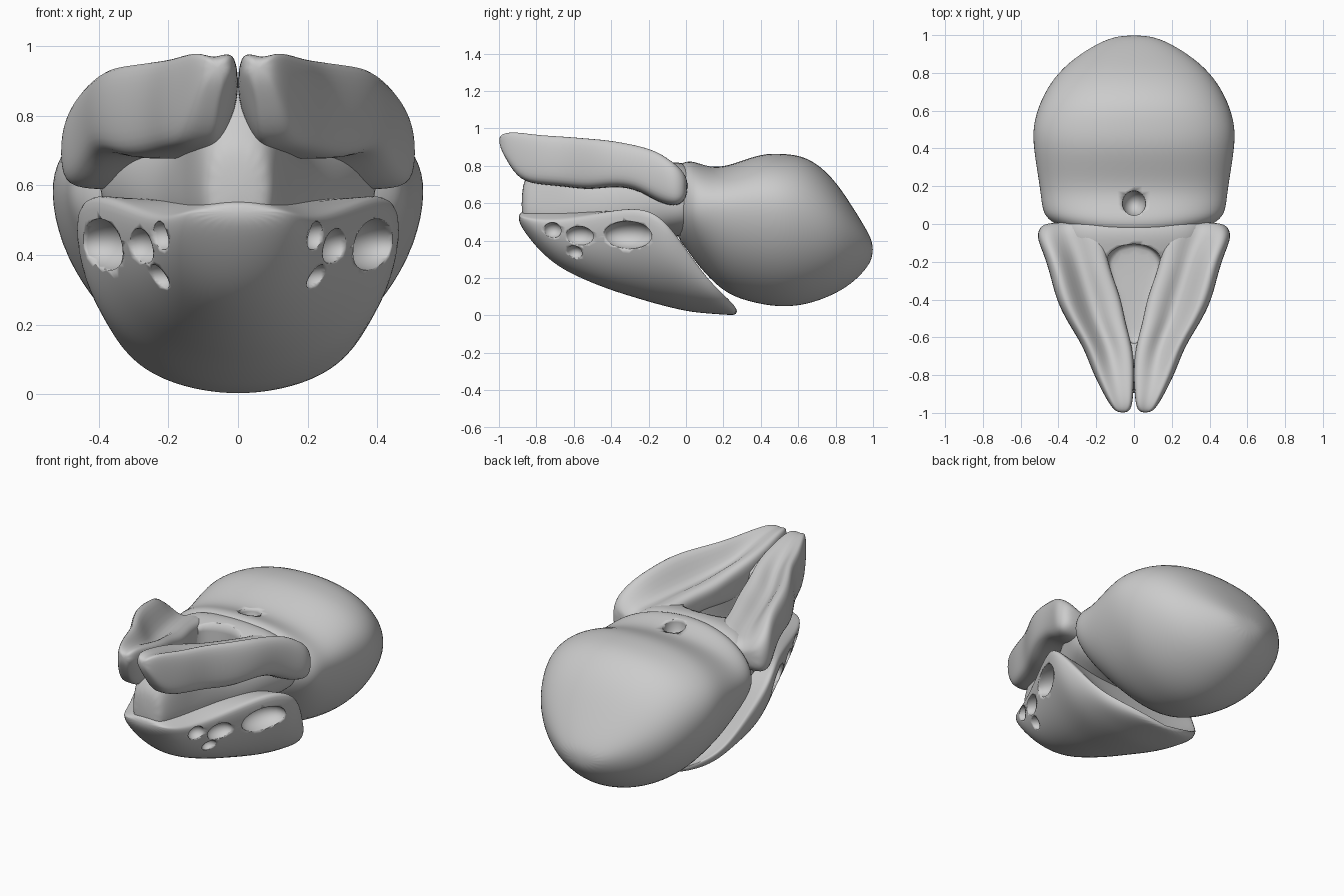
import bpy, bmesh, math


def loft(name, rings, mirror=False, levels=2):
    """Skin closed rings of equal length, cap the ends and smooth."""
    bm = bmesh.new()
    rows = [[bm.verts.new(p) for p in r] for r in rings]
    n = len(rows[0])
    for a, b in zip(rows, rows[1:]):
        for i in range(n):
            j = (i + 1) % n
            bm.faces.new((a[i], a[j], b[j], b[i]))
    bm.faces.new(rows[0])
    bm.faces.new(rows[-1])
    bmesh.ops.recalc_face_normals(bm, faces=bm.faces)
    me = bpy.data.meshes.new(name)
    bm.to_mesh(me)
    bm.free()
    for f in me.polygons:
        f.use_smooth = True
    ob = bpy.data.objects.new(name, me)
    bpy.context.collection.objects.link(ob)
    if mirror:
        ob.modifiers.new("mirror", 'MIRROR').use_mirror_merge = False
    s = ob.modifiers.new("smooth", 'SUBSURF')
    s.levels = s.render_levels = levels
    return ob


def egg_ring(y, w, lo, mid, hi, n=20, e_top=0.9, e_low=1.1):
    ring = []
    for i in range(n):
        a = 2 * math.pi * i / n
        c, s = math.cos(a), math.sin(a)
        e = e_top if s > 0 else e_low
        x = w * math.copysign(abs(c) ** e, c)
        z = mid + (hi - mid if s > 0 else mid - lo) * math.copysign(abs(s) ** e, s)
        ring.append((x, y, z))
    return ring


def ball(name, loc, scale, rot=0.0):
    bpy.ops.mesh.primitive_uv_sphere_add(segments=24, ring_count=16, location=loc,
                                         rotation=(0, 0, rot))
    ob = bpy.context.object
    ob.name = name
    ob.scale = scale
    bpy.ops.object.shade_smooth()
    return ob


def cut(target, cutter):
    cutter.hide_render = True
    cutter.display_type = 'WIRE'
    m = target.modifiers.new("cut", 'BOOLEAN')
    m.operation = 'DIFFERENCE'
    m.solver = 'EXACT'
    m.object = cutter


# Rounded rear body: y, half width, bottom, widest height, top
rear = [(-0.06, 0.30, 0.42, 0.58, 0.80), (0.0, 0.43, 0.36, 0.58, 0.83),
        (0.05, 0.49, 0.28, 0.58, 0.825), (0.15, 0.50, 0.165, 0.58, 0.79),
        (0.25, 0.515, 0.09, 0.58, 0.81), (0.4, 0.54, 0.05, 0.59, 0.87),
        (0.52, 0.545, 0.035, 0.58, 0.87), (0.65, 0.505, 0.05, 0.54, 0.855),
        (0.78, 0.43, 0.10, 0.48, 0.75), (0.88, 0.32, 0.16, 0.43, 0.60),
        (0.96, 0.19, 0.24, 0.38, 0.47), (1.0, 0.08, 0.31, 0.355, 0.39)]
body = loft("rear_body", [egg_ring(*r) for r in rear])

# Small pit on top of the rear body
pit = ball("pit_cutter", (0, 0.11, 0.80), (0.062, 0.066, 0.10))
cut(body, pit)


# Lower front shell: y, half width, rim height, bottom, top height at centre
def shell_ring(y, w, rim, lo, top, n=12):
    ring = []
    for i in range(n + 1):
        a = math.pi * i / n
        c, s = math.cos(a), math.sin(a)
        ring.append((w * math.copysign(abs(c) ** 0.98, c), y, rim - (rim - lo) * s ** 0.95))
    for t in (-0.9, -0.6, -0.25, 0.25, 0.6, 0.9):
        ring.append((w * t, y, top + (rim - top) * t * t))
    return ring


shell = [(-0.895, 0.10, 0.53, 0.50, 0.55), (-0.86, 0.16, 0.52, 0.44, 0.56),
         (-0.78, 0.205, 0.505, 0.34, 0.57), (-0.68, 0.245, 0.505, 0.255, 0.57),
         (-0.55, 0.30, 0.525, 0.19, 0.57), (-0.4, 0.37, 0.56, 0.13, 0.56),
         (-0.27, 0.43, 0.58, 0.09, 0.55), (-0.17, 0.47, 0.56, 0.06, 0.5),
         (-0.09, 0.475, 0.49, 0.04, 0.42), (0.0, 0.43, 0.37, 0.02, 0.25),
         (0.07, 0.39, 0.27, 0.012, 0.12), (0.14, 0.345, 0.18, 0.007, 0.06),
         (0.21, 0.27, 0.11, 0.003, 0.03), (0.275, 0.13, 0.04, 0.0, 0.02)]
front = loft("front_shell", [shell_ring(*r) for r in shell])

# Paired hollows in the shell: location, radii, turn
hollows = [((0.385, -0.31, 0.43), (0.10, 0.14, 0.075), -0.35),
           ((0.225, -0.715, 0.455), (0.05, 0.05, 0.042), -0.4),
           ((0.28, -0.57, 0.425), (0.06, 0.08, 0.052), -0.4),
           ((0.235, -0.60, 0.335), (0.055, 0.045, 0.038), -0.4)]
for k, (p, s, r) in enumerate(hollows):
    for side in (-1, 1):
        c = ball(f"hollow_cutter_{k}_{side}", (side * p[0], p[1], p[2]), s, side * r)
        cut(front, c)

# Middle core joining shell, ridges and rear body
core = [(-0.88, 0.08, 0.50, 0.58, 0.70), (-0.84, 0.11, 0.45, 0.58, 0.76),
        (-0.74, 0.14, 0.42, 0.58, 0.92), (-0.66, 0.16, 0.42, 0.58, 0.88),
        (-0.58, 0.185, 0.42, 0.58, 0.80), (-0.47, 0.22, 0.40, 0.58, 0.78),
        (-0.38, 0.26, 0.40, 0.58, 0.78), (-0.27, 0.32, 0.40, 0.60, 0.78),
        (-0.16, 0.37, 0.40, 0.62, 0.80), (-0.06, 0.41, 0.42, 0.60, 0.83),
        (0.02, 0.40, 0.42, 0.60, 0.81), (0.06, 0.34, 0.45, 0.60, 0.74)]
core_ob = loft("middle_core", [egg_ring(*r, n=16, e_top=0.75, e_low=0.8) for r in core])
cut(core_ob, pit)


# Deep opening in the core: wide at the back, pointed towards the front
def hole_ring(z, grow):
    return [(x * grow, y, z) for x, y in (
        (-0.10, -0.12), (0.0, -0.10), (0.10, -0.12), (0.17, -0.19), (0.12, -0.32),
        (0.075, -0.46), (0.05, -0.64), (-0.05, -0.64), (-0.075, -0.46),
        (-0.12, -0.32), (-0.17, -0.19))]


hole = loft("hole_cutter", [hole_ring(0.58, 0.85), hole_ring(0.60, 0.92),
                            hole_ring(0.80, 1.0), hole_ring(1.1, 1.0)])
cut(core_ob, hole)


# Grooved upper side ridges: y, inner x, outer x, bottom, outer top, inner top, groove
def ridge_ring(y, xi, xo, lo, hi, hin, g):
    w = xo - xi
    flare = 0.05 if y < -0.6 else 0
    return [(xi + w * t, y, z) for t, z in (
        (flare / w if w > 0.09 else 0, lo), (0.5, lo), (0.93, lo),
        (1.01, lo + 0.25 * (hi - lo)), (1.01, lo + 0.7 * (hi - lo)),
        (0.93, hi), (0.76, hi), (0.5, g), (0.25, hin), (0.03, hin),
        (-0.02, hin - 0.04), (0.0, (hin + lo) / 2))]


ridges = [(-1.0, 0.03, 0.09, 0.91, 0.96, 0.96, 0.96),
          (-0.96, 0.01, 0.125, 0.83, 0.98, 0.98, 0.97),
          (-0.89, 0.005, 0.165, 0.72, 0.98, 0.975, 0.96),
          (-0.78, 0.0, 0.22, 0.70, 0.965, 0.95, 0.92),
          (-0.65, 0.01, 0.265, 0.69, 0.96, 0.92, 0.84),
          (-0.52, 0.05, 0.35, 0.67, 0.95, 0.88, 0.79),
          (-0.40, 0.07, 0.41, 0.69, 0.94, 0.85, 0.77),
          (-0.27, 0.12, 0.44, 0.68, 0.915, 0.83, 0.76),
          (-0.16, 0.15, 0.475, 0.61, 0.885, 0.81, 0.75),
          (-0.08, 0.16, 0.51, 0.585, 0.83, 0.80, 0.74),
          (-0.03, 0.20, 0.505, 0.59, 0.79, 0.78, 0.74),
          (0.01, 0.28, 0.47, 0.64, 0.73, 0.74, 0.71)]
loft("upper_ridge", [ridge_ring(*r) for r in ridges], mirror=True)
